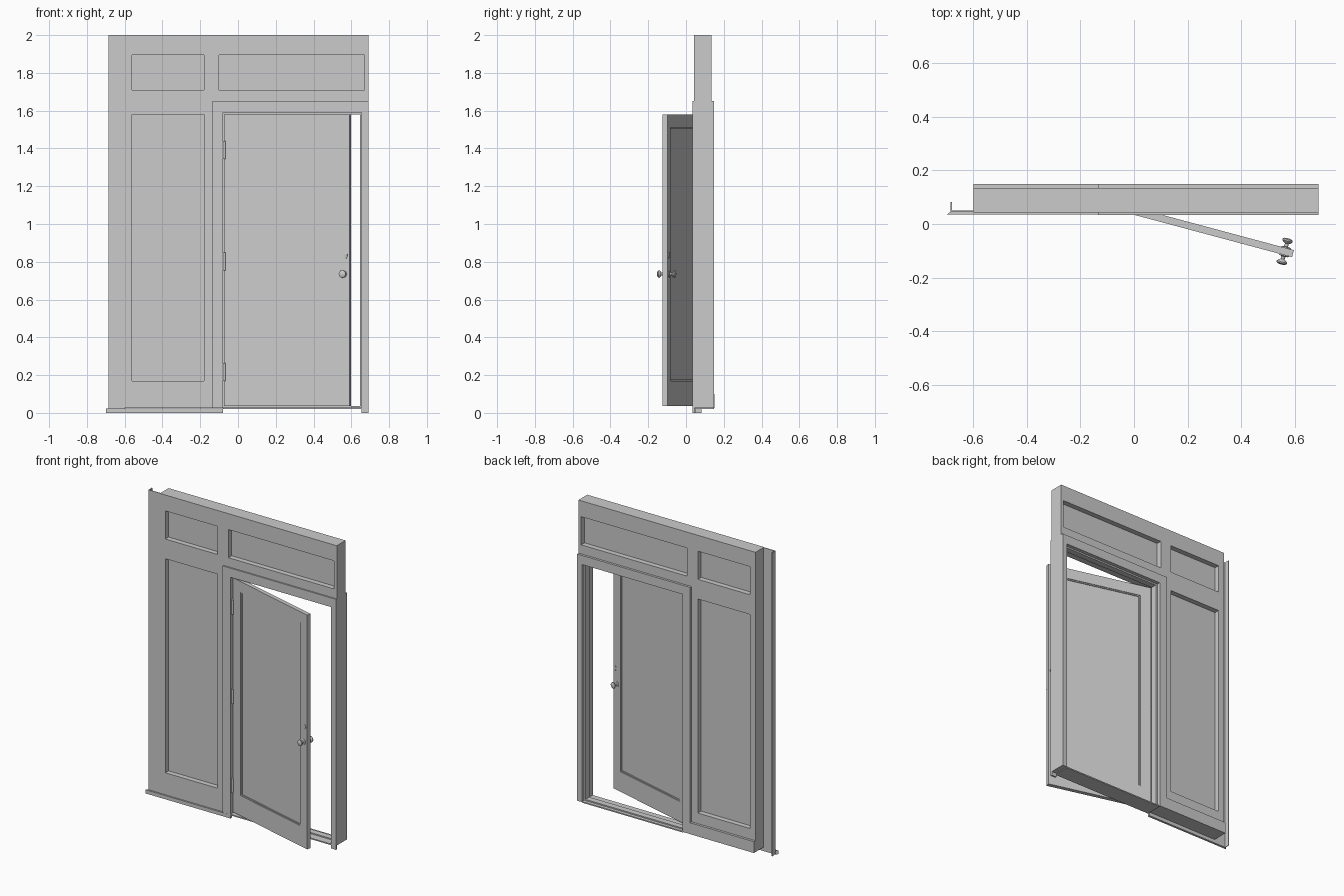
import bpy, bmesh
from math import radians, pi
from mathutils import Matrix, Vector

if "Cube" in bpy.data.objects:
    bpy.data.objects.remove(bpy.data.objects["Cube"], do_unlink=True)

GREY = (0.6, 0.6, 0.6, 1)
mat = bpy.data.materials.new("plain grey")
mat.use_nodes = True
mat.diffuse_color = GREY
mat.node_tree.nodes["Principled BSDF"].inputs["Base Color"].default_value = GREY


def finish(name, bm, matrix=None, smooth=False):
    bmesh.ops.recalc_face_normals(bm, faces=bm.faces)
    mesh = bpy.data.meshes.new(name)
    bm.to_mesh(mesh)
    bm.free()
    mesh.materials.append(mat)
    ob = bpy.data.objects.new(name, mesh)
    bpy.context.collection.objects.link(ob)
    if matrix:
        ob.matrix_world = matrix
    if smooth:
        bpy.ops.object.select_all(action='DESELECT')
        ob.select_set(True)
        bpy.context.view_layer.objects.active = ob
        bpy.ops.object.shade_smooth_by_angle(angle=radians(40))
    return ob


def box(name, x, y, z, matrix=None):
    bm = bmesh.new()
    bmesh.ops.create_cube(bm, size=1)
    for v in bm.verts:
        v.co = [r[0] if c < 0 else r[1] for c, r in zip(v.co, (x, y, z))]
    return finish(name, bm, matrix)


def slab(name, xs, zs, y, holes, matrix=None):
    """Upright slab on a grid of cells, leaving out the (column, row) holes."""
    bm = bmesh.new()
    grid = [[bm.verts.new((px, y[0], pz)) for pz in zs] for px in xs]
    for i in range(len(xs) - 1):
        for j in range(len(zs) - 1):
            if (i, j) not in holes:
                bm.faces.new((grid[i][j], grid[i + 1][j],
                              grid[i + 1][j + 1], grid[i][j + 1]))
    bmesh.ops.delete(bm, geom=[v for v in bm.verts if not v.link_faces], context='VERTS')
    ext = bmesh.ops.extrude_face_region(bm, geom=bm.faces[:], use_keep_orig=True)
    bmesh.ops.translate(bm, vec=(0, y[1] - y[0], 0),
                        verts=[g for g in ext["geom"] if isinstance(g, bmesh.types.BMVert)])
    bmesh.ops.dissolve_limit(bm, angle_limit=0.01, verts=bm.verts[:], edges=bm.edges[:])
    return finish(name, bm, matrix)


def lathe(name, profile, matrix):
    """Turn (radius, height) points about the local z axis."""
    bm = bmesh.new()
    vs = [bm.verts.new((r, 0, h)) for r, h in profile]
    es = [bm.edges.new(p) for p in zip(vs, vs[1:])]
    bmesh.ops.spin(bm, geom=vs + es, cent=(0, 0, 0), axis=(0, 0, 1),
                   angle=2 * pi, steps=20)
    bmesh.ops.remove_doubles(bm, verts=bm.verts[:], dist=0.0002)
    return finish(name, bm, matrix, smooth=True)


# Wall frame with recessed panels
slab("wall_frame", [-0.6, -0.56, -0.18, -0.135, -0.1, 0.67, 0.69],
     [0.025, 0.17, 1.58, 1.65, 1.71, 1.895, 2.0], (0.043, 0.134),
     {(1, 1), (1, 4), (4, 4)} | {(i, j) for i in (3, 4, 5) for j in (0, 1, 2)})
for name, x, z in (("side_panel", (-0.57, -0.17), (0.16, 1.59)),
                   ("small_upper_panel", (-0.57, -0.17), (1.70, 1.905)),
                   ("wide_upper_panel", (-0.11, 0.68), (1.70, 1.905))):
    box(name, x, (0.077, 0.1), z)

# Thin corner flange, front sill trim and back skirting
box("corner_flange", (-0.685, -0.6), (0.046, 0.05), (0.0, 2.0))
box("flange_lip", (-0.685, -0.681), (0.05, 0.082), (0.0, 2.0))
trim = box("front_sill", (-0.7, -0.08), (0.035, 0.05), (0.0, 0.024))
for v in trim.data.vertices:
    if v.co.x < -0.5 and v.co.y > 0.04:
        v.co.x = -0.68
box("front_sill_end", (0.655, 0.69), (0.034, 0.046), (0.0, 0.025))
box("back_skirting", (-0.6, -0.135), (0.134, 0.15), (0.025, 0.1))

# Door casing, stop and threshold
slab("door_casing", [-0.135, -0.08, 0.655, 0.69], [0.025, 1.59, 1.65],
     (0.034, 0.149), {(1, 0)})
slab("door_stop", [-0.08, -0.068, 0.645, 0.655], [0.025, 1.58, 1.59],
     (0.085, 0.125), {(1, 0)})
box("threshold", (-0.08, 0.655), (0.036, 0.147), (0.02, 0.028))
box("threshold_ridge", (-0.08, 0.655), (0.085, 0.125), (0.025, 0.036))

# Door leaf, swung open about the hinge line
M = Matrix.Translation((-0.073, 0.054, 0)) @ Matrix.Rotation(radians(-15), 4, 'Z')
T = 0.027
W = 0.687
slab("door_frame", [0, 0.07, 0.623, W], [0.037, 0.17, 1.51, 1.58], (0, T), {(1, 1)}, M)
box("door_panel", (0.06, 0.633), (0.009, T - 0.009), (0.16, 1.52), M)
for side, y in (("front", (0.004, 0.01)), ("back", (T - 0.01, T - 0.004))):
    slab("panel_bead_" + side, [0.068, 0.077, 0.616, 0.625],
         [0.168, 0.177, 1.503, 1.512], y, {(1, 1)}, M)

# Knobs and keyhole covers on both faces
knob = [(0, 0), (0.017, 0), (0.017, 0.003), (0.008, 0.006), (0.007, 0.016),
        (0.014, 0.02), (0.02, 0.027), (0.019, 0.032), (0.013, 0.036), (0, 0.037)]
cover = [(0, 0), (0.007, 0), (0.007, 0.003), (0.004, 0.005), (0, 0.005)]
for side, y, turn in (("front", 0, pi / 2), ("back", T, -pi / 2)):
    R = Matrix.Rotation(turn, 4, 'X')
    lathe("knob_" + side, knob, M @ Matrix.Translation((0.655, y, 0.735)) @ R)
    lathe("keyhole_cover_" + side, cover,
          M @ Matrix.Translation((0.668, y, 0.835)) @ R
          @ Matrix.Diagonal(Vector((1, 2.4, 1, 1))))

# Hinges
pin = [(0, 0), (0.007, 0), (0.007, 0.095), (0, 0.095)]
for i, z in enumerate((0.17, 0.755, 1.345)):
    lathe(f"hinge_pin_{i + 1}", pin, Matrix.Translation((-0.073, 0.046, z)))
    box(f"hinge_leaf_{i + 1}", (-0.081, -0.077), (0.046, 0.08), (z, z + 0.095))
